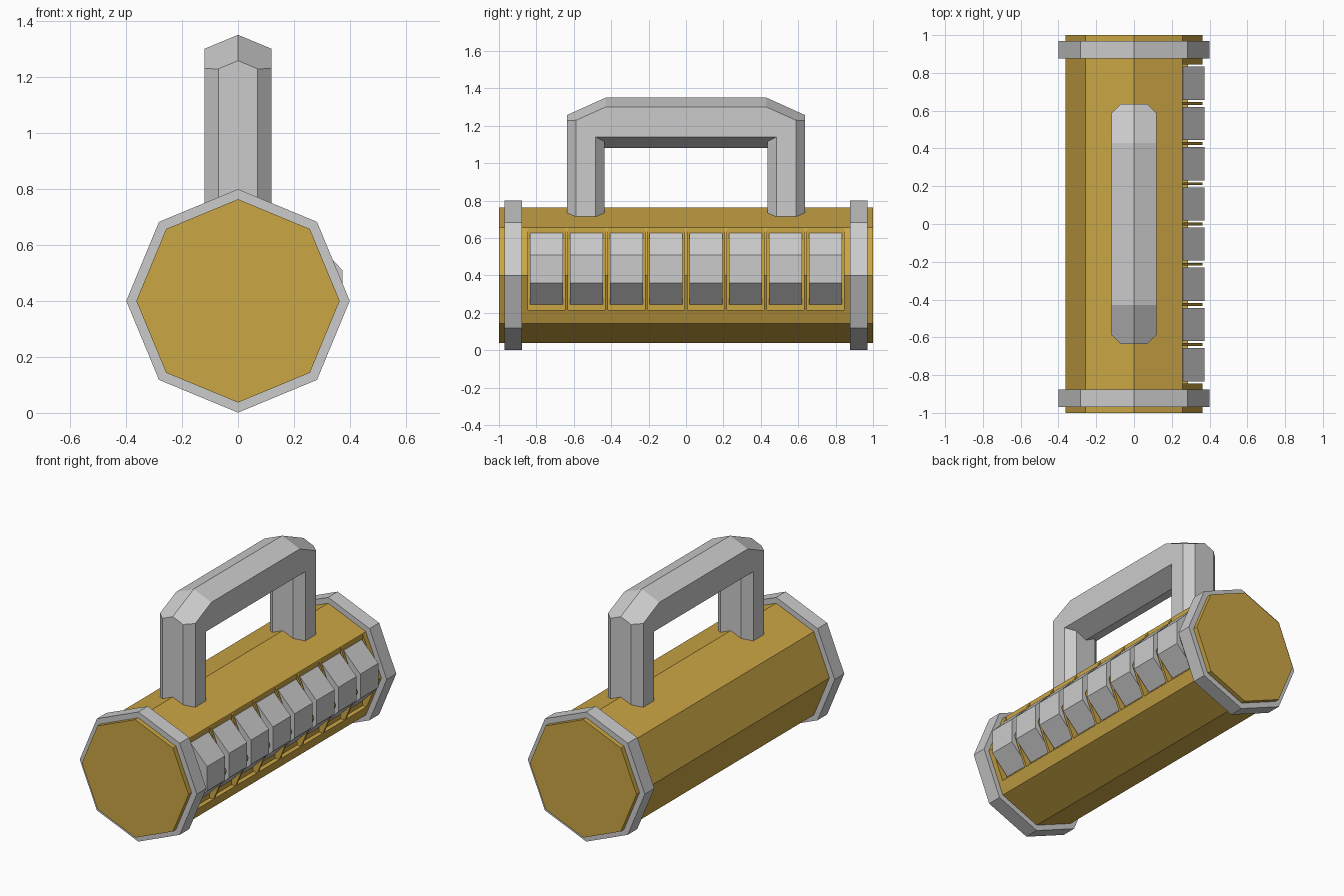
import bpy, bmesh, math
from mathutils import Vector

if "Cube" in bpy.data.objects:
    bpy.data.objects.remove(bpy.data.objects["Cube"])

gold = bpy.data.materials.new("gold")
gold.diffuse_color = (0.60, 0.38, 0.06, 1)
gold.use_nodes = True
gold.node_tree.nodes["Principled BSDF"].inputs["Base Color"].default_value = gold.diffuse_color


def prism(name, pts, a, b, axis="y", planes=(), mat=None):
    """Extrude a 2D profile along y (points x,z) or z (points x,y), then trim by planes."""
    def place(p, t):
        return (p[0], t, p[1]) if axis == "y" else (p[0], p[1], t)
    bm = bmesh.new()
    lo = [bm.verts.new(place(p, a)) for p in pts]
    hi = [bm.verts.new(place(p, b)) for p in pts]
    bm.faces.new(lo)
    bm.faces.new(hi)
    n = len(pts)
    for i in range(n):
        j = (i + 1) % n
        bm.faces.new((lo[i], lo[j], hi[j], hi[i]))
    for co, no in planes:
        cut = bmesh.ops.bisect_plane(bm, geom=bm.verts[:] + bm.edges[:] + bm.faces[:],
                                     plane_co=co, plane_no=no, clear_outer=True)
        edges = [e for e in cut["geom_cut"] if isinstance(e, bmesh.types.BMEdge)]
        if edges:
            bmesh.ops.holes_fill(bm, edges=edges, sides=0)
    bmesh.ops.recalc_face_normals(bm, faces=bm.faces[:])
    me = bpy.data.meshes.new(name)
    bm.to_mesh(me)
    bm.free()
    ob = bpy.data.objects.new(name, me)
    bpy.context.collection.objects.link(ob)
    if mat:
        me.materials.append(mat)
    return ob


def octagon(r):
    return [(r * math.cos(i * math.pi / 4), 0.4 + r * math.sin(i * math.pi / 4)) for i in range(8)]


# Octagonal body
body = prism("body", octagon(0.363), -1, 1, mat=gold)

# Row of button sockets cut from one edge, with the buttons seated in them
socket = [(0.258, 0.215), (0.5, 0.215), (0.5, 0.655), (0.258, 0.655)]
button = [(0.25, 0.245), (0.26, 0.245), (0.373, 0.36), (0.373, 0.51), (0.26, 0.626), (0.25, 0.626)]
for i in range(8):
    y = (i - 3.5) * 0.2128
    cutter = prism("socket_cutter", socket, y - 0.099, y + 0.099)
    cutter.hide_render = True
    mod = body.modifiers.new("socket", "BOOLEAN")
    mod.operation, mod.solver, mod.object = "DIFFERENCE", "EXACT", cutter
    bpy.context.view_layer.objects.active = body
    bpy.ops.object.modifier_apply(modifier=mod.name)
    bpy.data.objects.remove(cutter)
    prism(f"button_{i + 1}", button, y - 0.088, y + 0.088)

# End rings
prism("front_ring", octagon(0.399), -0.97, -0.877)
prism("back_ring", octagon(0.399), 0.877, 0.97)

# Handle: ridged bar and two octagonal legs, trimmed by sloping corner planes
roof = {s: [(Vector((0, s * 0.63, 1.26)), Vector((k * 0.417, s * 0.45, 1))) for k in (-1, 1)]
        for s in (-1, 1)}
bar = [(0, 1.35), (0.12, 1.30), (0.12, 1.14), (0, 1.08), (-0.12, 1.14), (-0.12, 1.30)]
prism("handle_bar", bar, -0.485, 0.485, planes=roof[-1] + roof[1])
leg = [(0.07, 0.1), (0.12, 0.052), (0.12, -0.052), (0.07, -0.1),
       (-0.07, -0.1), (-0.12, -0.052), (-0.12, 0.052), (-0.07, 0.1)]
for s, name in ((-1, "front_leg"), (1, "back_leg")):
    prism(name, [(x, y + s * 0.535) for x, y in leg], 0.69, 1.5, "z", roof[s])
